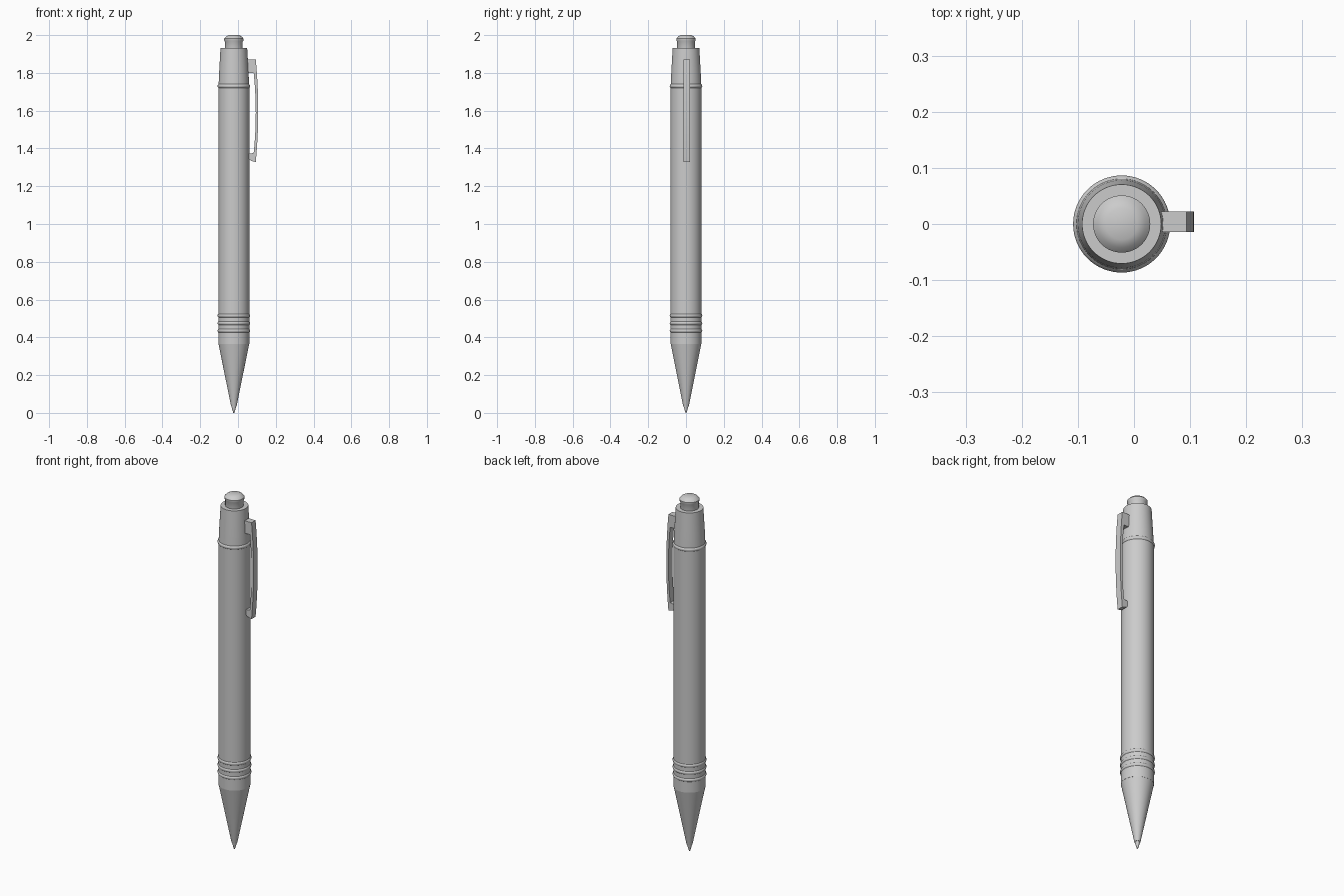
import bpy, bmesh, math

if "Cube" in bpy.data.objects:
    bpy.data.objects.remove(bpy.data.objects["Cube"])

CX = -0.022   # x of the pen axis
SEG = 64


def finish(bm, name, angle=30):
    bmesh.ops.recalc_face_normals(bm, faces=bm.faces)
    me = bpy.data.meshes.new(name)
    bm.to_mesh(me)
    bm.free()
    ob = bpy.data.objects.new(name, me)
    bpy.context.collection.objects.link(ob)
    bpy.ops.object.select_all(action='DESELECT')
    ob.select_set(True)
    bpy.context.view_layer.objects.active = ob
    bpy.ops.object.shade_smooth_by_angle(angle=math.radians(angle))
    return ob


def lathe(name, profile, closed=False):
    """Revolve (radius, z) points about the pen axis; open profiles get end caps."""
    bm = bmesh.new()
    rings = []
    for r, z in profile:
        rings.append([bm.verts.new((CX + r * math.cos(2 * math.pi * i / SEG),
                                    r * math.sin(2 * math.pi * i / SEG), z))
                      for i in range(SEG)])
    pairs = list(zip(rings, rings[1:]))
    if closed:
        pairs.append((rings[-1], rings[0]))
    for a, b in pairs:
        for i in range(SEG):
            j = (i + 1) % SEG
            bm.faces.new((a[i], a[j], b[j], b[i]))
    if not closed:
        bm.faces.new(rings[0])
        bm.faces.new(rings[-1])
    return finish(bm, name)


def ring(name, z, outer=0.0865, minor=0.0115):
    pts = [(outer - minor + minor * math.cos(2 * math.pi * k / 12),
            z + minor * math.sin(2 * math.pi * k / 12)) for k in range(12)]
    return lathe(name, pts, closed=True)


# Writing point, cone and barrel
lathe("ball_point", [(0.003, 0.0), (0.013, 0.035), (0.013, 0.05)])
lathe("tip_cone", [(0.015, 0.037), (0.081, 0.365)])
lathe("barrel", [(0.082, 0.365), (0.082, 1.73)])

# Grip rings and the joint ring below the cap
for n, z in enumerate((0.435, 0.475, 0.515)):
    ring(f"grip_ring_{n + 1}", z)
ring("joint_ring", 1.73)

# Tapered cap and push button
lathe("cap", [(0.081, 1.73), (0.078, 1.80), (0.0705, 1.933)])
lathe("button", [(0.047, 1.92), (0.047, 1.965), (0.051, 1.972),
                 (0.051, 1.982), (0.042, 1.992), (0.028, 2.0)])

# Pocket clip: bowed strip with a mounting block and a foot
N = 14


def arc(x_end, x_mid, z0, z1):
    out = []
    for k in range(N + 1):
        t = k / N
        out.append((x_end + (x_mid - x_end) * (1 - (2 * t - 1) ** 2), z0 + (z1 - z0) * t))
    return out


outline = [(0.04, 1.87)] + arc(0.094, 0.107, 1.87, 1.328)
outline += [(0.067, 1.335), (0.059, 1.345), (0.059, 1.372)]
outline += arc(0.083, 0.094, 1.376, 1.80) + [(0.04, 1.80)]
bm = bmesh.new()
face = bm.faces.new([bm.verts.new((x, -0.014, z)) for x, z in outline])
ext = bmesh.ops.extrude_face_region(bm, geom=[face])
bmesh.ops.translate(bm, vec=(0, 0.036, 0),
                    verts=[g for g in ext["geom"] if isinstance(g, bmesh.types.BMVert)])
finish(bm, "clip")
